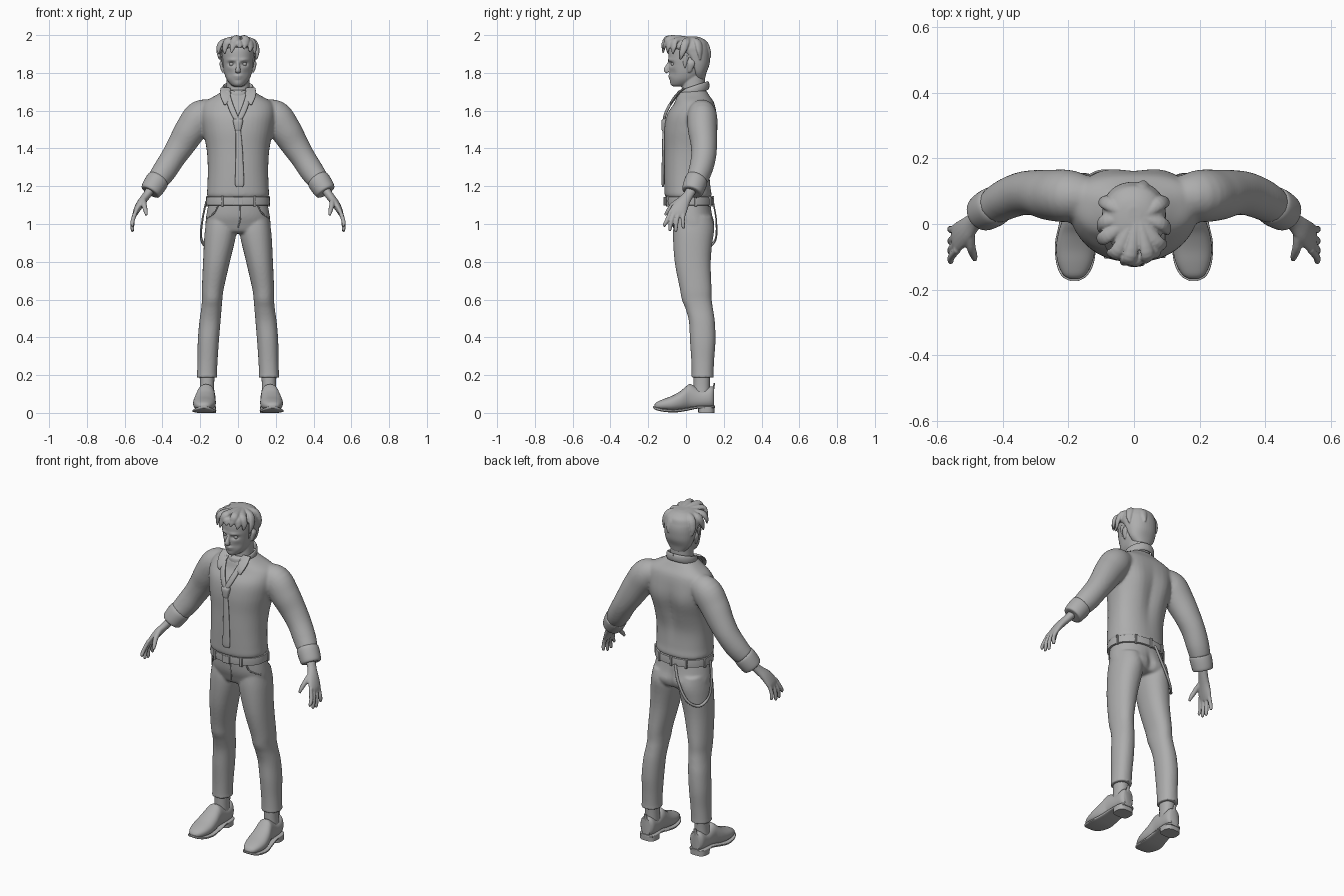
import bpy, bmesh, math
from mathutils import Vector

grey = bpy.data.materials.new("plain_grey")
grey.diffuse_color = (0.42, 0.42, 0.42, 1)


def spline(rows, steps):
    """Catmull-Rom through rows of numbers."""
    out = []
    for i in range(len(rows) - 1):
        p = [rows[max(0, min(len(rows) - 1, i + k))] for k in (-1, 0, 1, 2)]
        for s in range(steps):
            t = s / steps
            out.append([0.5 * (2 * b + (c - a) * t + (2 * a - 5 * b + 4 * c - d) * t * t
                               + (3 * b - a - 3 * c + d) * t ** 3) for a, b, c, d in zip(*p)])
    return out + [list(rows[-1])]


def sp(v, n):
    return math.copysign(abs(v) ** (2 / n), v)


def skin(bm, rings, both=False):
    """Join rings into a capped body, optionally on both sides."""
    for s in ((1, -1) if both else (1,)):
        vs = [[bm.verts.new((p[0] * s, p[1], p[2])) for p in r] for r in rings]
        n = len(vs[0])
        for a, b in zip(vs, vs[1:]):
            for i in range(n):
                bm.faces.new((a[i], a[(i + 1) % n], b[(i + 1) % n], b[i]))
        bm.faces.new(vs[0][::-1])
        bm.faces.new(vs[-1])


def stack(bm, rows, both=False, n=2.2, sides=40, steps=5):
    """Horizontal sections: z, cx, cy, half width, front depth, back depth."""
    rings = []
    for z, cx, cy, rx, f, b in spline(rows, steps):
        ring = []
        for i in range(sides):
            a = math.tau * i / sides
            s = math.sin(a)
            ring.append((cx + rx * sp(math.cos(a), n), cy + sp(s, n) * (b if s > 0 else f), z))
        rings.append(ring)
    skin(bm, rings, both)


def tube(bm, rows, both=False, ref=(0, 1, 0), sides=16, steps=5, n=2):
    """Swept sections: x, y, z, radius across, radius along ref."""
    pts = spline(rows, steps)
    P = [Vector(p[:3]) for p in pts]
    rings = []
    for i, p in enumerate(pts):
        t = (P[min(i + 1, len(P) - 1)] - P[max(i - 1, 0)]).normalized()
        a = t.cross(Vector(ref)).normalized()
        b = a.cross(t)
        rings.append([P[i] + a * (p[3] * sp(math.cos(k * math.tau / sides), n))
                      + b * (p[4] * sp(math.sin(k * math.tau / sides), n)) for k in range(sides)])
    skin(bm, rings, both)


def bump(bm, x, y, z, r, dy, rz=None):
    """Push the surface along y around a point, both sides."""
    for v in bm.verts:
        d = ((abs(v.co.x) - x) / r) ** 2 + ((v.co.y - y) / (2 * r)) ** 2 + ((v.co.z - z) / (rz or r)) ** 2
        v.co.y += dy * math.exp(-d)


def box(bm, c, size):
    r = bmesh.ops.create_cube(bm, size=1)
    for v in r["verts"]:
        v.co = Vector(c) + Vector([v.co[i] * size[i] for i in range(3)])


def finish(name, bm, voxel=0, smooth=0, bevel=0):
    bmesh.ops.recalc_face_normals(bm, faces=bm.faces)
    me = bpy.data.meshes.new(name)
    bm.to_mesh(me)
    bm.free()
    ob = bpy.data.objects.new(name, me)
    bpy.context.collection.objects.link(ob)
    me.materials.append(grey)
    bpy.context.view_layer.objects.active = ob
    ob.select_set(True)
    if voxel:
        m = ob.modifiers.new("merge", "REMESH")
        m.mode, m.voxel_size, m.use_smooth_shade = "VOXEL", voxel, True
        if smooth:
            m = ob.modifiers.new("soften", "SMOOTH")
            m.factor, m.iterations = 0.5, smooth
    if bevel:
        m = ob.modifiers.new("bevel", "BEVEL")
        m.width, m.segments = bevel, 2
    bpy.ops.object.shade_smooth_by_angle(angle=math.radians(45))
    ob.select_set(False)
    return ob


# shirt: torso and sleeves merged
bm = bmesh.new()
stack(bm, [(1.135, 0, .01, .145, .105, .11), (1.15, 0, .01, .164, .122, .126), (1.2, 0, .01, .162, .125, .12),
           (1.3, 0, .02, .16, .136, .108), (1.4, 0, .035, .167, .15, .112), (1.5, 0, .055, .188, .17, .11),
           (1.58, 0, .07, .2, .17, .092), (1.64, 0, .075, .185, .137, .075), (1.68, 0, .062, .12, .11, .062),
           (1.71, 0, .045, .07, .075, .06)], n=2.3)
bump(bm, 0, .15, 1.4, .035, -.014, .13)
bump(bm, .09, .15, 1.5, .05, .008, .09)
tube(bm, [(.1, .08, 1.6, .05, .05), (.19, .085, 1.575, .085, .078), (.25, .088, 1.5, .083, .078),
          (.3, .095, 1.42, .074, .07), (.345, .092, 1.35, .066, .066), (.39, .075, 1.28, .064, .062),
          (.425, .055, 1.232, .058, .056)], True, sides=28)
finish("shirt", bm, .008, 5)

# cuffs
bm = bmesh.new()
tube(bm, [(.418, .06, 1.242, .05, .05), (.425, .055, 1.232, .061, .06), (.448, .042, 1.196, .06, .06),
          (.464, .032, 1.17, .053, .053), (.464, .032, 1.17, .03, .03)], True, sides=28)
finish("cuffs", bm)

# hands
bm = bmesh.new()
tube(bm, [(.45, .04, 1.2, .025, .03), (.485, .01, 1.15, .022, .028), (.515, -.02, 1.11, .021, .039),
          (.538, -.04, 1.07, .017, .045), (.548, -.047, 1.045, .011, .04)], True)
for y0, y1, z1 in ((-.078, -.113, .985), (-.056, -.085, .962), (-.033, -.054, .958), (-.01, -.014, .975)):
    tube(bm, [(.538, y0, 1.075, .011, .011), (.557, (y0 + y1) / 2 - .005, 1.02, .011, .011),
              (.559, y1, z1 + .012, .0095, .0095), (.557, y1, z1, .005, .005)], True)
tube(bm, [(.5, -.025, 1.13, .014, .016), (.497, -.07, 1.1, .014, .014), (.488, -.098, 1.065, .011, .011),
          (.485, -.11, 1.045, .006, .006)], True)
finish("hands", bm, .0045, 2)

# trousers: hips and legs merged
bm = bmesh.new()
stack(bm, [(1.14, 0, .015, .15, .11, .11), (1.05, 0, .02, .167, .108, .118), (1, 0, .033, .172, .106, .114),
           (.96, 0, .035, .165, .09, .095), (.95, 0, .035, .14, .06, .06)])
stack(bm, [(1.04, .088, .03, .075, .09, .1), (.95, .093, .033, .084, .102, .108), (.8, .114, .037, .071, .097, .094),
           (.66, .133, .05, .058, .083, .085), (.6, .137, .058, .054, .08, .078), (.55, .141, .07, .054, .072, .073),
           (.48, .149, .083, .056, .067, .07), (.38, .157, .09, .056, .069, .066), (.28, .161, .088, .053, .06, .061),
           (.21, .164, .088, .053, .058, .058), (.187, .164, .088, .055, .06, .06)], True)
bump(bm, .085, .15, .99, .06, .01)
bump(bm, 0, .15, 1.0, .02, -.012, .06)
finish("trousers", bm, .007, 4)

# pocket and fly seams
bm = bmesh.new()
tube(bm, [(.105, -.073, 1.1, .004, .004), (.125, -.062, 1.06, .004, .004), (.163, -.01, 1.03, .004, .004)], True)
tube(bm, [(.012, -.092, 1.1, .004, .004), (.012, -.081, 1.03, .004, .004), (0, -.066, .98, .003, .003)])
finish("trouser_seams", bm)

# belt, loops and buckle
bm = bmesh.new()
stack(bm, [(1.1, 0, .015, .155, .112, .115), (1.1, 0, .015, .168, .126, .128), (1.143, 0, .015, .166, .126, .126),
           (1.143, 0, .015, .15, .11, .11)], sides=56, steps=2)
finish("belt", bm)
bm = bmesh.new()
box(bm, (0, -.112, 1.121), (.05, .014, .046))
for a in (-60, -118, 15, 165, 60, 120, 90):
    a = math.radians(a)
    box(bm, (.167 * sp(math.cos(a), 2.2), .015 + .127 * sp(math.sin(a), 2.2), 1.12), (.014, .014, .056))
finish("belt_loops", bm, bevel=.003)

# hanging strap on the left hip
bm = bmesh.new()
tube(bm, [(-.03, .145, 1.11, .009, .004), (-.06, .16, 1.02, .009, .004), (-.115, .157, .92, .009, .005),
          (-.168, .115, .885, .009, .006), (-.196, .06, .93, .006, .009), (-.187, .025, 1.03, .005, .009),
          (-.168, .01, 1.12, .005, .009)])
finish("hanging_strap", bm)

# ankles
bm = bmesh.new()
stack(bm, [(.09, .165, .083, .04, .044, .044), (.15, .164, .083, .038, .043, .043), (.23, .164, .085, .04, .045, .045)], True)
finish("socks", bm)


def along_y(bm, rows, n):
    """Sections along y: y, cx, half width, bottom, top."""
    skin(bm, [[(cx + w * sp(math.cos(k * math.tau / 28), n), y,
                (lo + hi) / 2 + (hi - lo) / 2 * sp(math.sin(k * math.tau / 28), n)) for k in range(28)]
              for y, cx, w, lo, hi in spline(rows, 4)], True)


# shoes, soles and heels
bm = bmesh.new()
along_y(bm, [(-.168, .182, .012, .03, .042), (-.155, .182, .034, .02, .057), (-.12, .18, .052, .014, .073),
             (-.075, .178, .06, .01, .09), (-.03, .175, .057, .012, .115), (0, .172, .051, .016, .14),
             (.025, .169, .047, .02, .152), (.08, .166, .046, .024, .125), (.13, .165, .044, .026, .14),
             (.148, .165, .03, .03, .135)], 2.3)
tube(bm, [(.165, .143, .11, .01, .004), (.165, .15, .158, .01, .004)], True)
finish("shoes", bm)
bm = bmesh.new()
along_y(bm, [(-.174, .182, .012, .026, .036), (-.158, .182, .039, .015, .03), (-.12, .18, .057, .006, .022),
             (-.06, .178, .063, .002, .018), (0, .173, .056, .01, .026), (.06, .169, .051, .022, .036),
             (.13, .166, .048, .024, .038), (.153, .165, .03, .026, .038)], 4)
stack(bm, [(0, .167, .1, .05, .035, .05), (.03, .167, .1, .05, .036, .05)], True, n=3, steps=1)
finish("soles_and_heels", bm)

# head, neck, ears and face relief
bm = bmesh.new()
stack(bm, [(1.728, 0, -.035, .02, .03, .03), (1.738, 0, -.025, .038, .05, .05), (1.765, 0, -.005, .06, .078, .065),
           (1.8, 0, .01, .073, .098, .085), (1.84, 0, .018, .08, .109, .1), (1.88, 0, .02, .084, .113, .105),
           (1.93, 0, .02, .083, .108, .1), (1.965, 0, .02, .064, .08, .08), (1.98, 0, .02, .03, .04, .04)],
      sides=64, steps=8)
for args in ((.034, -.08, 1.848, .018, .016, .011), (.033, -.085, 1.868, .024, -.006, .008),
             (0, -.09, 1.783, .022, -.009, .007), (0, -.09, 1.771, .018, -.006, .005),
             (0, -.08, 1.742, .022, -.006), (.045, -.07, 1.80, .022, .006)):
    bump(bm, *args)
stack(bm, [(1.64, 0, .045, .07, .068, .06), (1.72, 0, .04, .062, .062, .06), (1.8, 0, .035, .06, .05, .065)])
tube(bm, [(0, -.08, 1.866, .008, .01), (0, -.093, 1.84, .009, .012), (0, -.104, 1.815, .014, .014),
          (0, -.095, 1.803, .013, .009)])
tube(bm, [(.083, .03, 1.868, .005, .012), (.089, .028, 1.85, .009, .02), (.083, .02, 1.815, .007, .012),
          (.078, .015, 1.802, .004, .005)], True)
finish("head", bm, .004, 2)
bm = bmesh.new()
for s in (-1, 1):
    r = bmesh.ops.create_uvsphere(bm, u_segments=16, v_segments=10, radius=.0125)
    bmesh.ops.translate(bm, verts=r["verts"], vec=(s * .034, -.067, 1.847))
finish("eyes", bm)
bm = bmesh.new()
tube(bm, [(.014, -.091, 1.866, .003, .003), (.034, -.085, 1.872, .004, .003), (.056, -.066, 1.865, .002, .002)],
     True, ref=(0, 0, 1))
finish("eyebrows", bm)

# hair: cap plus swept locks
bm = bmesh.new()
stack(bm, [(1.765, 0, .07, .045, .03, .03), (1.8, 0, .06, .074, .02, .048), (1.84, 0, .05, .088, .02, .073),
           (1.88, 0, .042, .094, .035, .086), (1.91, 0, .035, .096, .07, .093), (1.935, 0, .027, .096, .115, .096),
           (1.965, 0, .022, .084, .105, .09), (1.985, 0, .022, .055, .07, .06), (1.993, 0, .022, .02, .03, .03)],
      steps=6)
for mx, my, mz, ex, ey, ez in ((.04, -.085, 1.985, .03, -.118, 1.925), (-.01, -.095, 1.985, -.035, -.122, 1.905),
                               (-.05, -.08, 1.975, -.07, -.095, 1.9), (.07, -.055, 1.972, .085, -.07, 1.9),
                               (.055, -.075, 1.97, .062, -.1, 1.91), (-.08, -.035, 1.965, -.1, -.055, 1.9),
                               (.085, 0, 1.965, .097, -.03, 1.87), (-.085, .01, 1.96, -.097, -.025, 1.87),
                               (.0, -.1, 1.965, .012, -.125, 1.93), (.075, .06, 1.965, .093, .075, 1.87),
                               (-.075, .06, 1.965, -.093, .075, 1.87), (.02, .095, 1.96, .03, .13, 1.88)):
    tube(bm, [(.01 + mx * .2, .02, 1.982, .012, .01), (mx, my, mz, .021, .013),
              ((mx + ex) / 2 + ex * .12, (my + ey) / 2 + ey * .05, (mz + ez) / 2, .018, .011),
              (ex, ey, ez, .004, .004)], ref=(mx, my, .06))
tube(bm, [(.084, .0, 1.89, .006, .018), (.08, -.005, 1.85, .005, .011), (.076, -.005, 1.825, .003, .004)], True)
finish("hair", bm, .004, 1)

# collar band and flaps
bm = bmesh.new()
ring = []
for k in range(25):
    a = math.pi / 2 + math.tau * k / 24
    ring.append((.077 * math.cos(a), .038 + .078 * math.sin(a), 1.707 + .026 * math.sin(a), .008, .023))
tube(bm, ring, ref=(0, 0, 1), steps=2)
tube(bm, [(.066, -.01, 1.718, .026, .006), (.067, -.045, 1.69, .029, .006), (.066, -.072, 1.655, .02, .006),
          (.07, -.082, 1.632, .005, .004)], True, n=3)
finish("collar", bm)

# loosened tie
bm = bmesh.new()
tube(bm, [(.06, -.035, 1.7, .014, .007), (.042, -.083, 1.635, .015, .007), (.022, -.108, 1.585, .015, .007),
          (.002, -.118, 1.545, .012, .007)], True, n=3)
stack(bm, [(1.492, 0, -.116, .014, .01, .01), (1.505, 0, -.116, .018, .014, .012), (1.545, 0, -.113, .026, .017, .012),
           (1.56, 0, -.108, .02, .01, .01)], n=3)
tube(bm, [(0, -.117, 1.51, .013, .007), (.006, -.12, 1.4, .018, .007), (.008, -.122, 1.28, .022, .007),
          (.008, -.122, 1.215, .024, .007), (.008, -.121, 1.197, .018, .005)], n=3)
finish("tie", bm)
